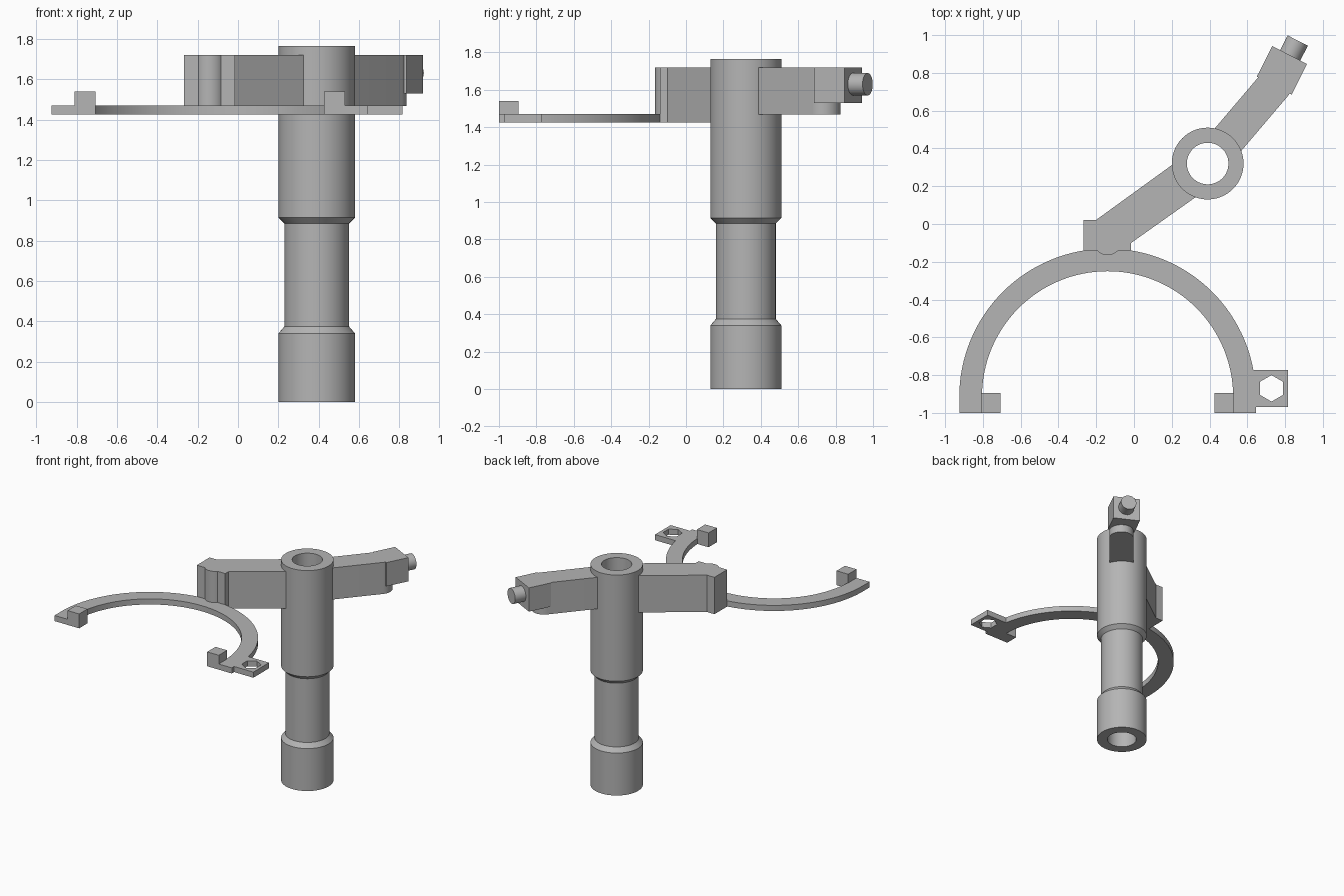
import bpy, bmesh
from math import sin, cos, pi, radians
from mathutils import Matrix, Vector

if "Cube" in bpy.data.objects:
    bpy.data.objects.remove(bpy.data.objects["Cube"], do_unlink=True)

steel = bpy.data.materials.new("steel grey")
steel.use_nodes = True
GREY = (0.46, 0.46, 0.46, 1)
steel.diffuse_color = GREY
steel.node_tree.nodes["Principled BSDF"].inputs["Base Color"].default_value = GREY


def finish(name, bm):
    bmesh.ops.recalc_face_normals(bm, faces=bm.faces[:])
    mesh = bpy.data.meshes.new(name)
    bm.to_mesh(mesh)
    bm.free()
    mesh.materials.append(steel)
    obj = bpy.data.objects.new(name, mesh)
    bpy.context.collection.objects.link(obj)
    bpy.ops.object.select_all(action="DESELECT")
    obj.select_set(True)
    bpy.context.view_layer.objects.active = obj
    bpy.ops.object.shade_smooth_by_angle(angle=radians(25))
    return obj


def arc(center, radius, start, end, steps):
    """Points on an arc, angles in degrees, both ends included."""
    angles = [radians(start + (end - start) * i / steps) for i in range(steps + 1)]
    return [(center[0] + radius * cos(a), center[1] + radius * sin(a)) for a in angles]


def prism(name, loops, z0, z1):
    """Extrude an outline (further loops are holes) from z0 to z1."""
    bm = bmesh.new()
    edges = []
    for loop in loops:
        vs = [bm.verts.new((x, y, z0)) for x, y in loop]
        edges += [bm.edges.new((a, b)) for a, b in zip(vs, vs[1:] + vs[:1])]
    bmesh.ops.triangle_fill(bm, edges=edges, use_beauty=True)
    top = bmesh.ops.extrude_face_region(bm, geom=bm.faces[:], use_keep_orig=True)
    moved = [g for g in top["geom"] if isinstance(g, bmesh.types.BMVert)]
    bmesh.ops.translate(bm, verts=moved, vec=(0, 0, z1 - z0))
    return finish(name, bm)


def rect(x0, x1, y0, y1):
    return [(x0, y0), (x1, y0), (x1, y1), (x0, y1)]


HUB = Vector((0.39, 0.32))
BASE, TOP = 1.425, 1.72
PLATE = 1.47

# Hollow shaft with a narrowed, chamfered waist
profile = [(0.11, 0), (0.19, 0), (0.19, 0.34), (0.16, 0.375), (0.16, 0.885),
           (0.19, 0.915), (0.19, 1.765), (0.11, 1.765)]
bm = bmesh.new()
vs = [bm.verts.new((HUB.x + r, HUB.y, z)) for r, z in profile]
edges = [bm.edges.new((a, b)) for a, b in zip(vs, vs[1:] + vs[:1])]
bmesh.ops.spin(bm, geom=vs + edges, cent=(*HUB, 0), axis=(0, 0, 1), angle=2 * pi, steps=72)
bmesh.ops.remove_doubles(bm, verts=bm.verts[:], dist=0.0005)
finish("hollow_shaft", bm)

# Arm joining the shaft to the fork, with a rounded nose over the fork
nose = arc((-0.14, -0.09), 0.075, 222, 318, 12)
prism("fork_arm", [[(0.206, 0.316), (-0.2, 0.022), (-0.267, 0.022), (-0.267, -0.14),
                    (-0.215, -0.14)] + nose +
                   [(-0.065, -0.14), (-0.015, -0.14), (-0.015, -0.1), (0.332, 0.146)]],
      BASE, TOP)

# Half-round fork with short straight legs
RING = (-0.14, -0.915)
outer = arc(RING, 0.785, 0, 180, 64)
inner = arc(RING, 0.665, 180, 0, 64)
prism("fork_ring", [[(0.645, -1)] + outer + [(-0.925, -1), (-0.805, -1)] + inner +
                    [(0.525, -1)]], BASE, PLATE)

# Pads at the fork tips
for side, name in ((-1, "right_fork_pad"), (1, "left_fork_pad")):
    xs = sorted(RING[0] + side * d for d in (0.567, 0.67))
    prism(name, [rect(*xs, -1, -0.895)], BASE, 1.54)

# Side lug with a hexagonal hole
hexagon = arc((0.728, -0.87), 0.07, 30, 330, 5)
prism("hex_lug", [rect(0.62, 0.815, -0.97, -0.772), hexagon], BASE, PLATE)

# Lever arm with a rounded end
END = Vector((0.743, 0.735))
along = (END - HUB).normalized()
across = Vector((along.y, -along.x)) * 0.092
root = HUB + along * 0.16
heading = math_angle = Vector((1, 0)).angle_signed(along) * -180 / pi
prism("lever_arm", [[tuple(root - across), tuple(root + across)] +
                    arc(END, 0.092, heading - 90, heading + 90, 24)], 1.467, TOP)

# Angled end block on the lever
prism("lever_block", [[(0.65, 0.78), (0.835, 0.685), (0.916, 0.847), (0.732, 0.942)]],
      1.53, TOP)

# Round pin on the end block
tip = Vector((0.867, 0.971, 1.63))
start = Vector((0.81, 0.86, 1.63))
bm = bmesh.new()
turn = (tip - start).to_track_quat("Z", "Y").to_matrix().to_4x4()
bmesh.ops.create_cone(bm, cap_ends=True, segments=32, radius1=0.06, radius2=0.06,
                      depth=(tip - start).length,
                      matrix=Matrix.Translation((tip + start) / 2) @ turn)
finish("lever_pin", bm)
